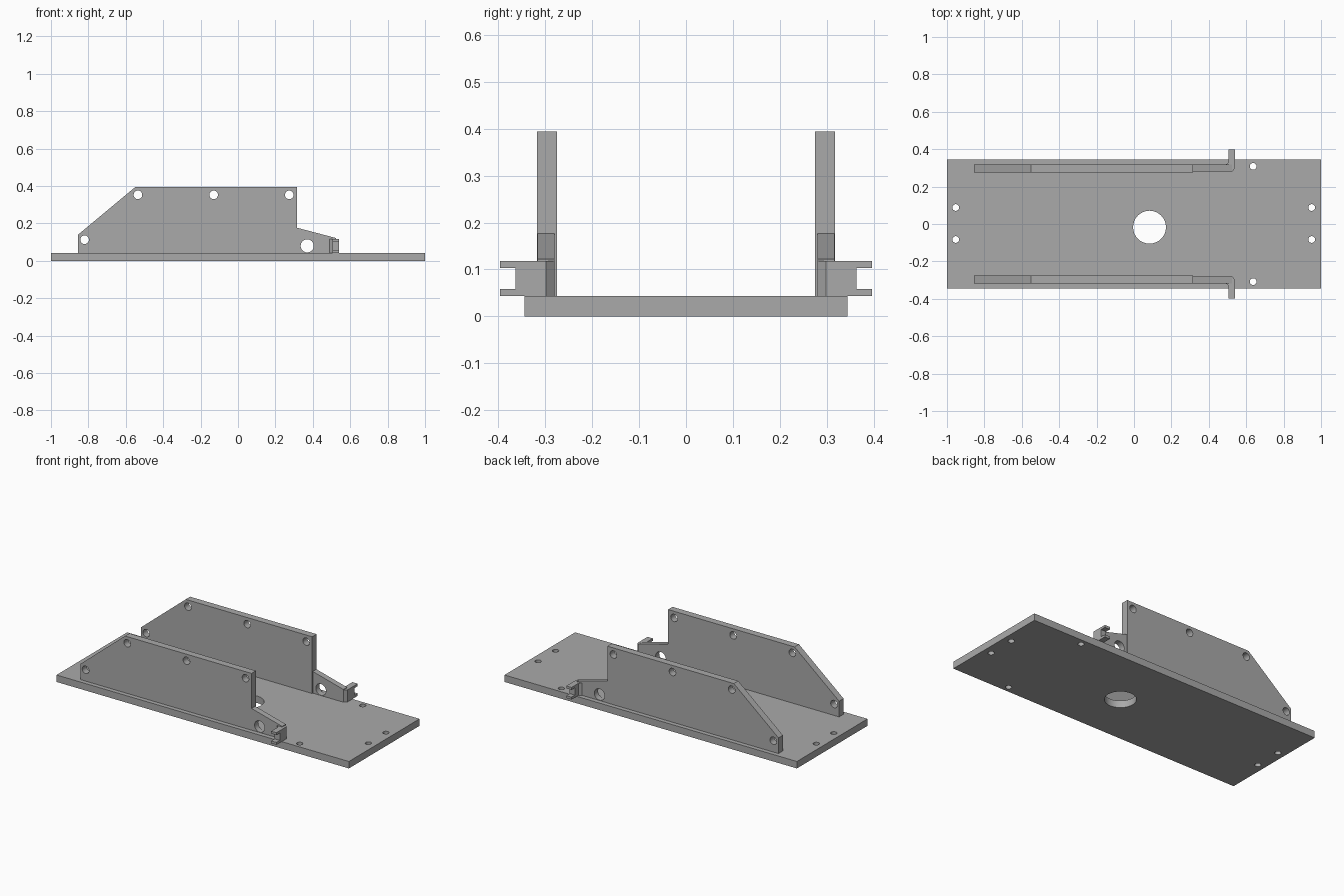
import bpy, bmesh
from math import sin, cos, tau, radians
from mathutils import Matrix

cube = bpy.data.objects.get("Cube")
if cube:
    bpy.data.objects.remove(cube, do_unlink=True)

GREY = (0.4, 0.4, 0.4, 1)
mat = bpy.data.materials.new("plain grey")
mat.use_nodes = True
mat.diffuse_color = GREY
mat.node_tree.nodes["Principled BSDF"].inputs["Base Color"].default_value = GREY


def circle(x, y, r, n=32):
    return [(x + r * cos(tau * i / n), y + r * sin(tau * i / n)) for i in range(n)]


def slab(name, outline, lo, hi, holes=(), upright=False):
    """Extrude an outline with round holes along z, or along y when upright."""
    curve = bpy.data.curves.new(name, 'CURVE')
    curve.dimensions = '2D'
    curve.fill_mode = 'BOTH'
    curve.extrude = (hi - lo) / 2
    for loop in [outline] + [circle(*h) for h in holes]:
        spline = curve.splines.new('POLY')
        spline.points.add(len(loop) - 1)
        for point, (x, y) in zip(spline.points, loop):
            point.co = (x, y, 0, 1)
        spline.use_cyclic_u = True
    temp = bpy.data.objects.new(name + " outline", curve)
    bpy.context.collection.objects.link(temp)
    bpy.context.view_layer.update()
    mesh = bpy.data.meshes.new_from_object(
        temp.evaluated_get(bpy.context.evaluated_depsgraph_get()))
    bpy.data.objects.remove(temp, do_unlink=True)

    mid = (lo + hi) / 2
    if upright:
        mesh.transform(Matrix.Translation((0, mid, 0)) @ Matrix.Rotation(radians(90), 4, 'X'))
    else:
        mesh.transform(Matrix.Translation((0, 0, mid)))
    bm = bmesh.new()
    bm.from_mesh(mesh)
    bmesh.ops.remove_doubles(bm, verts=bm.verts, dist=1e-5)
    bmesh.ops.recalc_face_normals(bm, faces=bm.faces)
    bm.to_mesh(mesh)
    bm.free()
    mesh.materials.clear()
    mesh.materials.append(mat)
    obj = bpy.data.objects.new(name, mesh)
    bpy.context.collection.objects.link(obj)
    bpy.ops.object.select_all(action='DESELECT')
    obj.select_set(True)
    bpy.context.view_layer.objects.active = obj
    bpy.ops.object.shade_smooth_by_angle(angle=radians(30))
    return obj


# Base plate with a large opening and six screw holes
BASE = 0.043
plate_holes = [(0.083, -0.017, 0.088)]
plate_holes += [(x, y, 0.018) for x in (-0.953, 0.95) for y in (-0.083, 0.088)]
plate_holes += [(0.637, y, 0.018) for y in (-0.308, 0.308)]
slab("base_plate", [(-1, -0.345), (1, -0.345), (1, 0.345), (-1, 0.345)], 0, BASE, plate_holes)

# Profiles shared by both sides
panel = [(-0.855, BASE), (0.315, BASE), (0.315, 0.394), (-0.55, 0.394), (-0.855, 0.14)]
panel_holes = [(-0.82, 0.113, 0.023)] + [(x, 0.353, 0.023) for x in (-0.535, -0.13, 0.274)]
arm = [(0.315, BASE), (0.524, BASE), (0.524, 0.122), (0.315, 0.177)]
hook = [(0.49, 0.281), (0.525, 0.281), (0.541, 0.299), (0.541, 0.364),
        (0.505, 0.364), (0.505, 0.33), (0.49, 0.317)]
prong = [(0.505, 0.364), (0.541, 0.364), (0.541, 0.397), (0.505, 0.397)]

for side, s in (("left", 1), ("right", -1)):
    def across(a, b):
        return sorted((s * a, s * b))

    def flip(points):
        return [(x, s * y) for x, y in points]

    # Side panel, thinner sloping arm, and the forked hook at its end
    slab(side + "_panel", panel, *across(0.275, 0.318), panel_holes, True)
    slab(side + "_arm", arm, *across(0.281, 0.317), [(0.37, 0.08, 0.035)], True)
    slab(side + "_hook", flip(hook), BASE, 0.118)
    slab(side + "_lower_prong", flip(prong), BASE, 0.058)
    slab(side + "_upper_prong", flip(prong), 0.103, 0.118)
